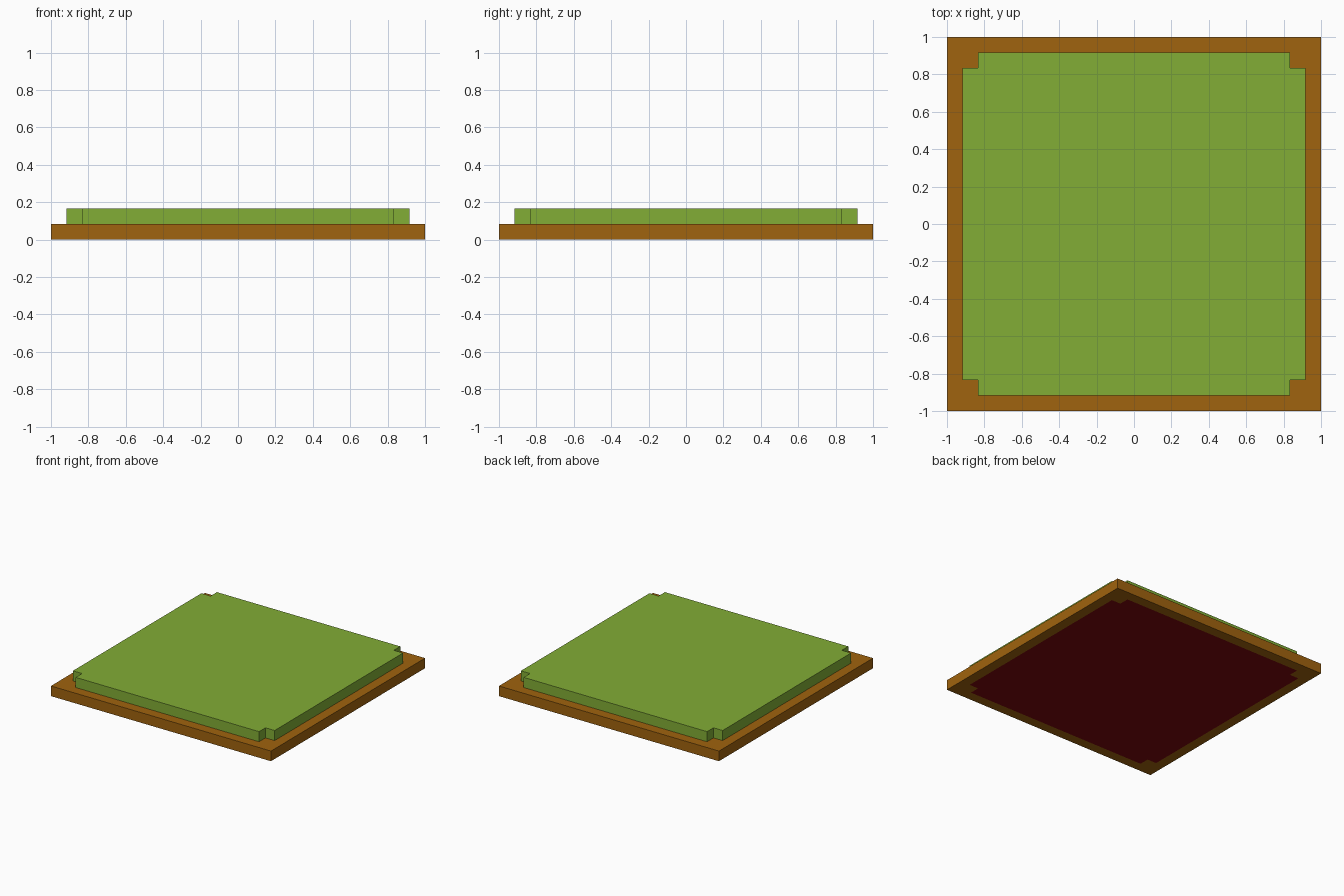
import bpy, bmesh

if "Cube" in bpy.data.objects:
    bpy.data.objects.remove(bpy.data.objects["Cube"])

U = 1 / 12                      # module: plate thickness, border and notch size
INNER, OUTER = 10 * U, 11 * U   # notched outline limits
CUTS = [-1, -OUTER, -INNER, INNER, OUTER, 1]


def material(name, srgb):
    mat = bpy.data.materials.new(name)
    lin = [((c / 255 + 0.055) / 1.055) ** 2.4 if c > 10 else c / 255 / 12.92 for c in srgb]
    mat.diffuse_color = (*lin, 1)
    mat.use_nodes = True
    mat.node_tree.nodes["Principled BSDF"].inputs["Base Color"].default_value = mat.diffuse_color
    return mat


brown = material("brown earth", (160, 99, 14))
green = material("grass green", (130, 173, 54))
red = material("dark red", (124, 9, 13))


def in_notched(x, y):
    """True inside the square with its four corners notched out."""
    a, b = sorted((abs(x), abs(y)))
    return b < OUTER and a < INNER or b < INNER


def slab(name, z, keep, mats, underside=None):
    """Raise the kept grid cells into a slab, then merge coplanar cells."""
    bm = bmesh.new()
    for x0, x1 in zip(CUTS, CUTS[1:]):
        for y0, y1 in zip(CUTS, CUTS[1:]):
            if keep((x0 + x1) / 2, (y0 + y1) / 2):
                bm.faces.new([bm.verts.new(p) for p in
                              ((x0, y0, z), (x0, y1, z), (x1, y1, z), (x1, y0, z))])
    bmesh.ops.remove_doubles(bm, verts=bm.verts, dist=1e-4)
    ext = bmesh.ops.extrude_face_region(bm, geom=bm.faces[:], use_keep_orig=True)
    top = [v for v in ext["geom"] if isinstance(v, bmesh.types.BMVert)]
    bmesh.ops.translate(bm, verts=top, vec=(0, 0, U))
    bmesh.ops.recalc_face_normals(bm, faces=bm.faces)
    if underside:
        for f in bm.faces:
            c = f.calc_center_median()
            if c.z < z + 1e-4 and underside(c.x, c.y):
                f.material_index = 1
    bmesh.ops.dissolve_limit(bm, angle_limit=0.01, verts=bm.verts, edges=bm.edges,
                             delimit={'MATERIAL'})
    mesh = bpy.data.meshes.new(name)
    bm.to_mesh(mesh)
    bm.free()
    for m in mats:
        mesh.materials.append(m)
    obj = bpy.data.objects.new(name, mesh)
    bpy.context.collection.objects.link(obj)
    return obj


# Square base with a notched dark red panel on its underside
slab("base_plate", 0, lambda x, y: True, [brown, red], in_notched)
# Notched green top
slab("grass_top", U, in_notched, [green])
